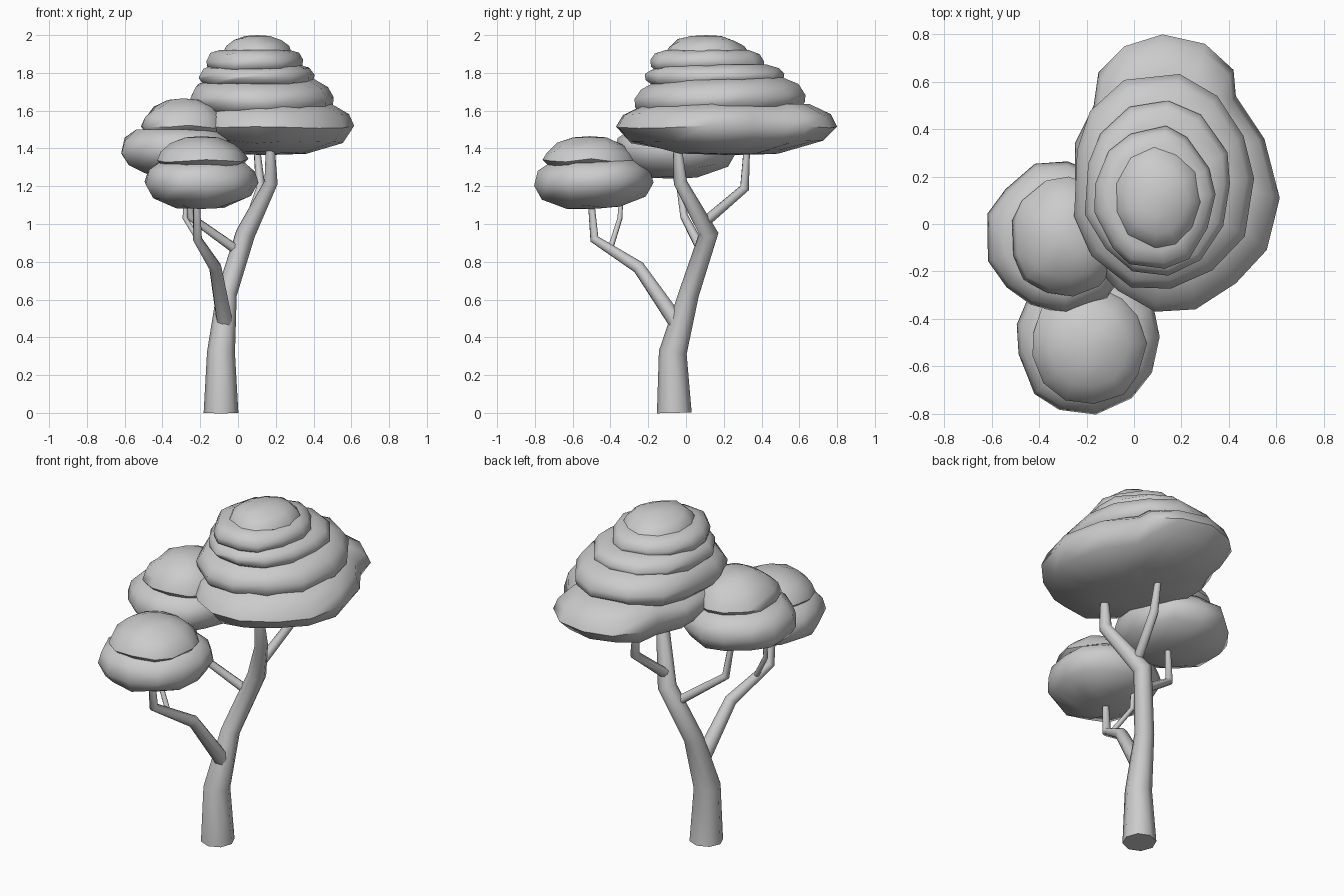
import bpy, bmesh, math, random

random.seed(4)
if "Cube" in bpy.data.objects:
    bpy.data.objects.remove(bpy.data.objects["Cube"])

grey = bpy.data.materials.new("plain_grey")
grey.use_nodes = True
colour = (0.6, 0.6, 0.6, 1)
grey.diffuse_color = colour
grey.node_tree.nodes["Principled BSDF"].inputs["Base Color"].default_value = colour


def select_only(ob):
    bpy.ops.object.select_all(action='DESELECT')
    ob.select_set(True)
    bpy.context.view_layer.objects.active = ob


def limb(name, points):
    """Tapered eight-sided tube through (x, y, z, radius) points."""
    curve = bpy.data.curves.new(name, 'CURVE')
    curve.dimensions = '3D'
    curve.bevel_depth = 1
    curve.bevel_resolution = 2
    curve.use_fill_caps = True
    spline = curve.splines.new('POLY')
    spline.points.add(len(points) - 1)
    for p, (x, y, z, r) in zip(spline.points, points):
        p.co = (x, y, z, 1)
        p.radius = r
    curve.materials.append(grey)
    ob = bpy.data.objects.new(name, curve)
    bpy.context.collection.objects.link(ob)
    select_only(ob)
    bpy.ops.object.convert(target='MESH')
    bpy.ops.object.shade_smooth_by_angle(angle=math.radians(50))


def oval(x0, x1, y0, y1, sides=13, wobble=0.035):
    """Uneven oval outline that fills the given bounds."""
    pts = []
    for i in range(sides):
        a = math.tau * (i + random.uniform(-0.15, 0.15)) / sides
        k = 1.01 + random.uniform(-wobble, wobble)
        pts.append(((x0 + x1) / 2 + (x1 - x0) / 2 * k * math.cos(a),
                    (y0 + y1) / 2 + (y1 - y0) / 2 * k * math.sin(a)))
    return pts


# Profiles: (share of outline radius, share of height)
BOWL = [(0.45, 0.05), (0.87, 0.26), (1, 0.55), (0.94, 0.8), (0.74, 1)]
SLAB = [(0.87, 0), (0.99, 0.25), (1, 0.5), (0.92, 0.8), (0.74, 1)]
CAP = [(0.84, 0), (1, 0.22), (0.92, 0.47), (0.7, 0.75), (0.36, 0.96)]


def foliage(name, outline, z0, z1, profile, tilt=0):
    """Leaf cushion: the outline is scaled along the profile and closed."""
    n = len(outline)
    cx = sum(p[0] for p in outline) / n
    cy = sum(p[1] for p in outline) / n
    bm = bmesh.new()
    rings = []
    for s, h in profile:
        ring = []
        for x, y in outline:
            dx, dy = (x - cx) * s, (y - cy) * s
            z = z0 + (z1 - z0) * h + tilt * dy
            z += random.uniform(-0.01, 0.01) if 0 < h < 0.9 else 0
            ring.append(bm.verts.new((cx + dx, cy + dy, z)))
        rings.append(ring)
    for a, b in zip(rings, rings[1:]):
        for i in range(n):
            j = (i + 1) % n
            bm.faces.new((a[i], a[j], b[j], b[i]))
    for ring, z in ((rings[0], z0), (rings[-1], z1)):
        hub = bm.verts.new((cx, cy, z))
        for i in range(n):
            bm.faces.new((ring[i], ring[(i + 1) % n], hub))
    bmesh.ops.recalc_face_normals(bm, faces=bm.faces)
    me = bpy.data.meshes.new(name)
    bm.to_mesh(me)
    bm.free()
    me.materials.append(grey)
    ob = bpy.data.objects.new(name, me)
    bpy.context.collection.objects.link(ob)
    select_only(ob)
    bpy.ops.object.shade_smooth_by_angle(angle=math.radians(60))


# Trunk and branches
limb("trunk", [(-0.09, -0.062, 0, 0.092), (-0.09, -0.07, 0.32, 0.074),
               (-0.06, 0.015, 0.63, 0.054), (0.04, 0.12, 0.95, 0.052),
               (0.175, -0.03, 1.22, 0.036), (0.17, -0.05, 1.45, 0.021)])
limb("back_branch", [(0.06, 0.1, 1.01, 0.028), (0.12, 0.31, 1.19, 0.026),
                     (0.095, 0.325, 1.45, 0.016)])
limb("side_branch", [(0.01, 0.09, 0.85, 0.027), (-0.255, -0.01, 1.04, 0.022),
                     (-0.28, -0.05, 1.3, 0.015)])
limb("front_branch", [(-0.07, -0.05, 0.48, 0.044), (-0.12, -0.25, 0.77, 0.034),
                      (-0.215, -0.485, 0.92, 0.025), (-0.22, -0.505, 1.15, 0.017)])
limb("front_twig", [(-0.18, -0.4, 0.87, 0.015), (-0.28, -0.35, 1.03, 0.014),
                    (-0.28, -0.34, 1.18, 0.01)])

# Large crown: a broad base and four shrinking tiers
crown_outline = [(0.12, 0.8), (-0.04, 0.75), (-0.15, 0.64), (-0.17, 0.5),
                 (-0.25, 0.34), (-0.25, 0.1), (-0.2, -0.14), (-0.07, -0.28),
                 (0.09, -0.37), (0.26, -0.36), (0.43, -0.25), (0.56, -0.11),
                 (0.615, 0.11), (0.55, 0.36), (0.43, 0.54), (0.42, 0.65),
                 (0.3, 0.76)]
foliage("crown_base", crown_outline, 1.365, 1.635, BOWL)
foliage("crown_tier_1", oval(-0.26, 0.5, -0.28, 0.63), 1.59, 1.765, SLAB, 0.03)
foliage("crown_tier_2", oval(-0.21, 0.41, -0.21, 0.51), 1.73, 1.845, SLAB)
foliage("crown_tier_3", oval(-0.17, 0.34, -0.19, 0.41), 1.805, 1.92, SLAB)
foliage("crown_top", oval(-0.08, 0.28, -0.11, 0.32, 11), 1.885, 2.0, CAP)

# Side crown
foliage("side_crown_base", oval(-0.62, 0.0, -0.37, 0.26), 1.24, 1.5, BOWL)
foliage("side_crown_top", oval(-0.52, -0.06, -0.31, 0.19), 1.47, 1.665, CAP)

# Front crown
foliage("front_crown_base", oval(-0.5, 0.11, -0.8, -0.18), 1.08, 1.33, BOWL, 0.03)
foliage("front_crown_top", oval(-0.435, 0.05, -0.76, -0.26), 1.3, 1.465, CAP)
